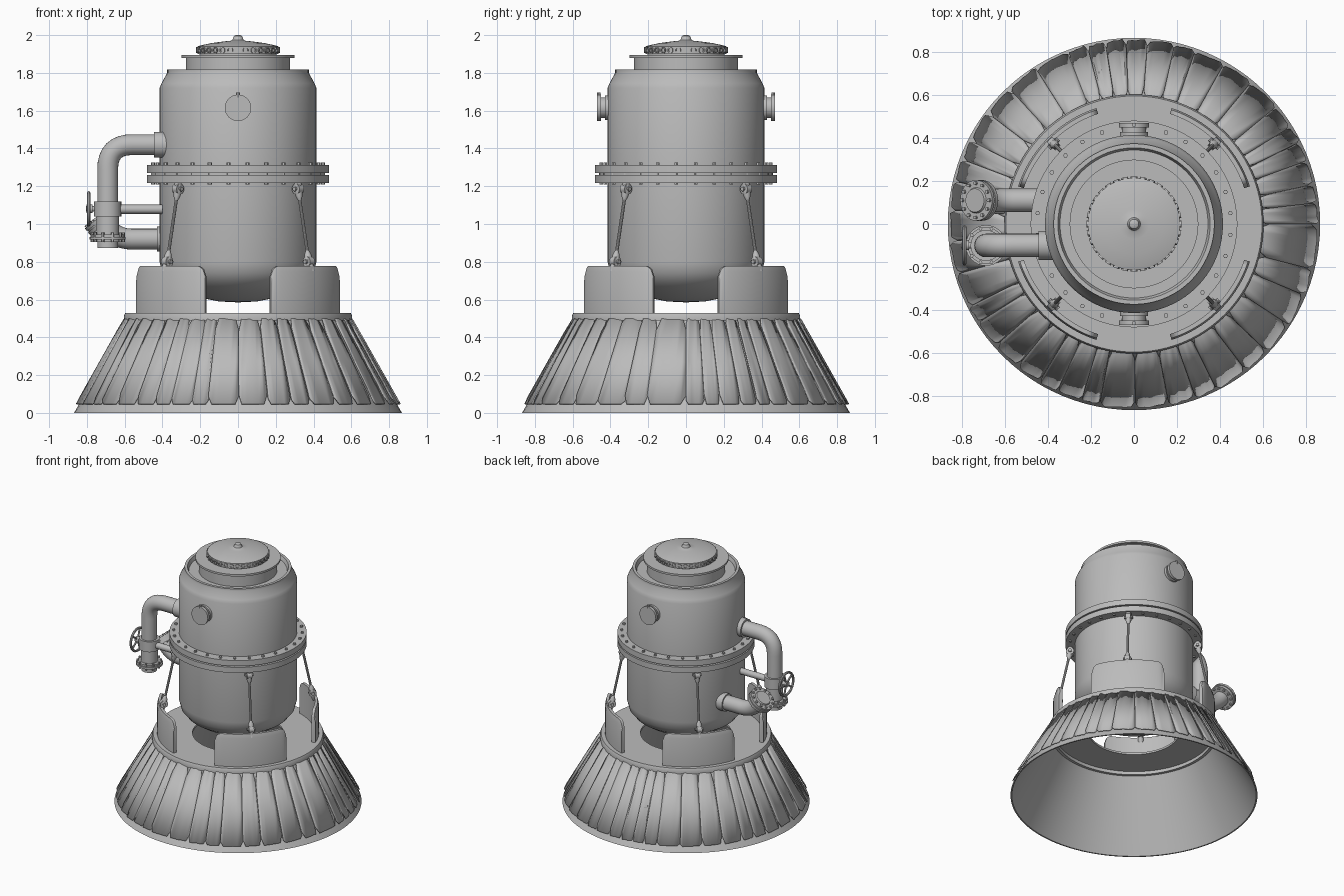
import bpy, bmesh, math, random
from mathutils import Vector

random.seed(4)
TAU = 2 * math.pi
if "Cube" in bpy.data.objects:
    bpy.data.objects.remove(bpy.data.objects["Cube"])

grey = bpy.data.materials.new("plain grey")
grey.use_nodes = True
COL = (0.5, 0.5, 0.5, 1)
grey.diffuse_color = COL
grey.node_tree.nodes["Principled BSDF"].inputs["Base Color"].default_value = COL


def finish(name, bm, angle=30):
    bmesh.ops.recalc_face_normals(bm, faces=bm.faces)
    me = bpy.data.meshes.new(name)
    bm.to_mesh(me)
    bm.free()
    ob = bpy.data.objects.new(name, me)
    bpy.context.collection.objects.link(ob)
    me.materials.append(grey)
    if angle:
        bpy.ops.object.select_all(action="DESELECT")
        ob.select_set(True)
        bpy.context.view_layer.objects.active = ob
        bpy.ops.object.shade_smooth_by_angle(angle=math.radians(angle))
    return ob


def lathe(name, profile, closed=False, steps=72, at=(0, 0, 0), axis=(0, 0, 1)):
    """Revolve (radius, height) points, then aim the axis and move into place."""
    bm = bmesh.new()
    vs = [bm.verts.new((r, 0, z)) for r, z in profile]
    for a, b in zip(vs, vs[1:] + (vs[:1] if closed else [])):
        if a is not b:
            bm.edges.new((a, b))
    bmesh.ops.spin(bm, geom=bm.verts[:] + bm.edges[:], cent=(0, 0, 0), axis=(0, 0, 1),
                   angle=TAU, steps=steps, use_duplicate=False)
    bmesh.ops.remove_doubles(bm, verts=bm.verts, dist=1e-5)
    rot = Vector((0, 0, 1)).rotation_difference(Vector(axis)).to_matrix()
    bmesh.ops.rotate(bm, verts=bm.verts, matrix=rot)
    bmesh.ops.translate(bm, verts=bm.verts, vec=at)
    return finish(name, bm)


def rod(name, a, b, r, steps=16):
    a, b = Vector(a), Vector(b)
    h = (b - a).length
    return lathe(name, [(0, 0), (r, 0), (r, h), (0, h)], steps=steps, at=a, axis=(b - a).normalized())


def pipe(name, points, r):
    """Tube whose corners are rounded, given as a path of (point, bend length)."""
    path = []
    for i, (p, bend) in enumerate(points):
        p = Vector(p)
        if not bend:
            path.append(p)
            continue
        a = p + (Vector(points[i - 1][0]) - p).normalized() * bend
        b = p + (Vector(points[i + 1][0]) - p).normalized() * bend
        path += [a.lerp(p, t).lerp(p.lerp(b, t), t) for t in [k / 8 for k in range(9)]]
    bm = bmesh.new()
    rings = []
    for i, p in enumerate(path):
        d = (path[min(i + 1, len(path) - 1)] - path[max(i - 1, 0)]).normalized()
        side = Vector((0, 1, 0))
        up = d.cross(side)
        rings.append([bm.verts.new(p + r * (side * math.cos(TAU * k / 24) + up * math.sin(TAU * k / 24)))
                      for k in range(24)])
    for q, s in zip(rings, rings[1:]):
        for k in range(24):
            n = (k + 1) % 24
            bm.faces.new((q[k], q[n], s[n], s[k]))
    bm.faces.new(rings[0])
    bm.faces.new(rings[-1])
    return finish(name, bm, 40)


def polar(r, a, z):
    return Vector((r * math.cos(a), r * math.sin(a), z))


# Vessel
lathe("lower_vessel", [(0, .585), (.1, .59), (.2, .61), (.3, .65), (.36, .69), (.4, .74), (.415, .8), (.415, 1.25)])
lathe("upper_vessel", [(.415, 1.25), (.415, 1.72), (.405, 1.745), (.375, 1.8), (.375, 1.818), (.355, 1.818),
                       (.345, 1.79), (.275, 1.79), (.275, 1.88), (.3, 1.88), (.3, 1.895), (.2, 1.895)])
for name, z in (("lower_flange", 1.217), ("upper_flange", 1.27)):
    lathe(name, [(.4, z), (.482, z), (.482, z + .043), (.4, z + .043)])
lathe("gasket", [(.46, 1.255), (.46, 1.275)])
for i in range(28):
    a = TAU * (i + .5) / 28
    rod("flange_bolt", polar(.452, a, 1.21), polar(.452, a, 1.325), .011, 6)

# Lid with a band of round holes and a knob
lathe("lid", [(.205, 1.89), (.205, 1.9), (.215, 1.9), (.215, 1.94), (.2, 1.945), (.14, 1.958), (.07, 1.967),
              (.04, 1.97), (.03, 1.975), (.022, 1.995), (.012, 2), (0, 2)])
for i in range(32):
    a = TAU * i / 32
    lathe("lid_ring", [(.01, 0), (.01, .01), (.016, .01), (.016, 0)], steps=12,
          at=polar(.212, a, 1.92), axis=polar(1, a, 0))

# Round ports on front and back
for s in (-1, 1):
    lathe("port", [(.065, 0), (.065, .03), (.055, .03), (.055, .05), (.07, .05), (.07, .07), (0, .07)],
          steps=32, at=(0, s * .4, 1.615), axis=(0, s, 0))
    rod("port_stud", (0, s * .462, 1.67), (0, s * .462, 1.697), .01, 8)

# Skirt liner, lip and deck
lathe("skirt_liner", [(.868, 0), (.842, .045), (.585, .5), (.575, .5), (.832, .045), (.858, 0)], True, 96)
lathe("skirt_lip", [(.56, .49), (.604, .49), (.604, .515), (.597, .53), (.56, .53)], True, 96)
lathe("deck", [(.32, .515), (.575, .515), (.575, .53), (.32, .53)], True)

# Pleated fabric skirt with nicked hems
bm = bmesh.new()
cuts = [0]
while cuts[-1] < TAU - .2:
    cuts.append(cuts[-1] + random.uniform(.09, .2))
cuts[-1] = TAU
for a0, a1 in zip(cuts, cuts[1:]):
    lift, lean = random.uniform(.004, .014), random.uniform(-.02, .02)
    nick = random.uniform(.02, .08)
    prev = None
    for t in (0, .12, .3, .5, .7, .88, 1):
        edge = nick if t in (0, 1) else 0
        low, high = .045 + edge * .7, .498 - edge
        a = a0 + (a1 - a0) * t
        off = .001 + lift * (1 - t) + random.uniform(0, .006)
        col = []
        for k in (0, .5, 1):
            z = low + (high - low) * k
            r = .842 - (z - .045) * (.842 - .585) / .455 + off
            col.append(bm.verts.new(polar(r, a + lean * (.5 - k) * t * (1 - t) * 4, z)))
        if prev:
            for k in (0, 1):
                bm.faces.new((prev[k], col[k], col[k + 1], prev[k + 1]))
        prev = col
skirt = finish("fabric_skirt", bm, 25)
thick = skirt.modifiers.new("thickness", "SOLIDIFY")
thick.thickness = .006
thick.offset = 1

# Four curved shield panels with rounded top corners
for q in range(4):
    bm = bmesh.new()
    mid, half = TAU * (q + .5) / 4, math.radians(27)
    prev = None
    for i in range(29):
        u = -1 + i / 14
        a = mid + half * math.copysign(abs(u) ** .7, u)
        gap = max(0, abs(a - mid) - half + .09) / .09
        top = .72 + .058 * math.sqrt(max(0, 1 - gap * gap))
        col = [bm.verts.new(polar(r, a, z)) for r, z in
               ((.568, .52), (.568, top - .03), (.56, top), (.54, top), (.54, .52))]
        if prev:
            for k in range(5):
                n = (k + 1) % 5
                bm.faces.new((prev[k], col[k], col[n], prev[n]))
        else:
            bm.faces.new(col)
        prev = col
    bm.faces.new(prev)
    finish("shield_panel", bm)

    # Tie rod with a clevis at each end
    top, low = polar(.45, mid, 1.185), polar(.53, mid, .8)
    tang = polar(1, mid + TAU / 4, 0)
    rod("tie_rod", top, low, .009, 10)
    for p, d in ((top, -1), (low, 1)):
        rod("clevis_eye", p - tang * .018, p + tang * .018, .028)
        rod("clevis_pin", p - tang * .03, p + tang * .03, .012, 8)
        lathe("clevis_neck", [(.024, 0), (.018, .04), (.009, .06)], steps=12, at=p, axis=(low - top).normalized() * -d)
    rod("top_lug", top, top + Vector((0, 0, .04)), .02)
    rod("panel_lug", low, polar(.55, mid, .745), .02)

# Upper pipe with its valve
Y, X = -.1, -.69
pipe("upper_pipe", [((-.36, Y, 1.42), 0), ((X, Y, 1.42), .13), ((X, Y, .95), 0)], .055)
rod("upper_pipe_collar", (-.36, Y, 1.42), (-.445, Y, 1.42), .068, 32)
lathe("valve_body", [(0, .872), (.055, .872), (.055, .905), (.072, .905), (.072, .918), (.095, .918), (.095, .932),
                     (.085, .932), (.085, .945), (.06, .945), (.06, 1.04), (.072, 1.04), (.072, 1.12),
                     (.05, 1.12)], steps=32, at=(X, Y, 0))
for i in range(10):
    p = Vector((X, Y, 0)) + polar(.082, TAU * i / 10, 0)
    rod("valve_bolt", p + Vector((0, 0, .905)), p + Vector((0, 0, .955)), .009, 6)
rod("pipe_bracket", (X, Y, 1.078), (-.4, Y, 1.078), .024)

# Hand wheel
hub = Vector((-.79, Y, 1.08))
rod("wheel_stem", (X, Y, 1.08), hub - Vector((.015, 0, 0)), .014)
rod("wheel_hub", hub - Vector((.012, 0, 0)), hub + Vector((.02, 0, 0)), .022)
lathe("wheel_rim", [(.085 + .009 * math.cos(TAU * k / 8), .009 * math.sin(TAU * k / 8)) for k in range(8)],
      True, 32, hub, (-1, 0, 0))
for i in range(5):
    a = TAU * i / 5
    rod("wheel_spoke", hub, hub + Vector((0, math.cos(a), math.sin(a))) * .085, .007, 8)

# Lower pipe ending in a tilted bolted flange
end, aim = Vector((-.72, .11, 1.015)), Vector((-.62, 0, .78)).normalized()
corner = end - aim * .125
corner.z = .92
pipe("lower_pipe", [((-.36, .11, .92), 0), (corner, .08), (end, 0)], .055)
rod("lower_pipe_collar", (-.38, .11, .92), (-.43, .11, .92), .066, 32)
lathe("end_flange", [(.05, -.02), (.095, -.02), (.095, 0), (.088, 0), (.088, .008), (.095, .008), (.095, .026),
                     (.06, .026), (.055, .036), (0, .036)], steps=32, at=end, axis=aim)
turn = Vector((0, 0, 1)).rotation_difference(aim)
for i in range(12):
    p = end + turn @ polar(.08, TAU * i / 12, 0)
    rod("end_flange_bolt", p - aim * .03, p + aim * .037, .009, 6)
